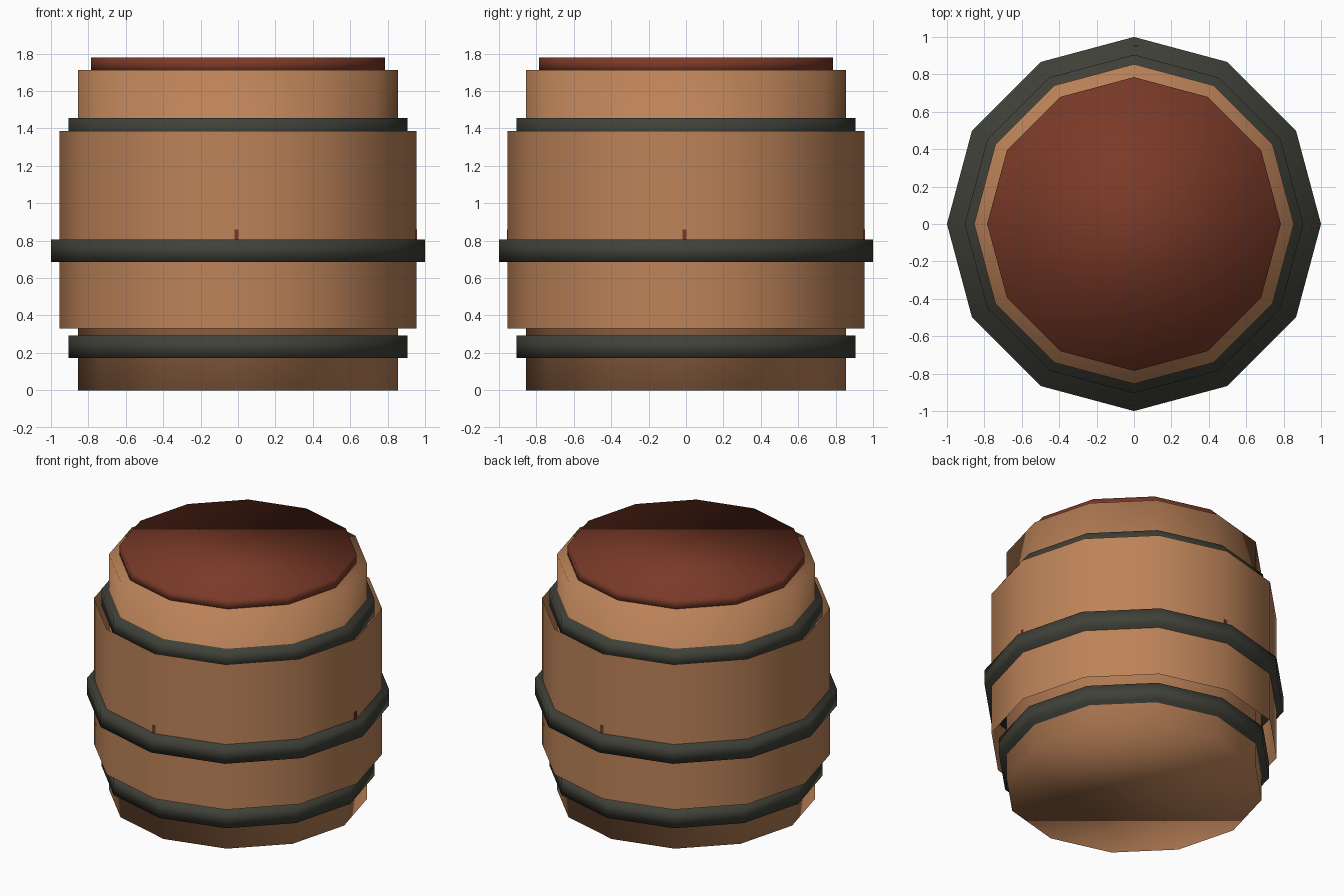
import bpy, bmesh, math
from mathutils import Matrix

if "Cube" in bpy.data.objects:
    bpy.data.objects.remove(bpy.data.objects["Cube"])


def material(name, rgb):
    m = bpy.data.materials.new(name)
    m.diffuse_color = (*rgb, 1)
    m.use_nodes = True
    m.node_tree.nodes["Principled BSDF"].inputs["Base Color"].default_value = m.diffuse_color
    return m


wood = material("warm_wood", (0.51, 0.228, 0.10))
lid_red = material("red_brown", (0.195, 0.042, 0.021))
iron = material("dark_iron", (0.051, 0.053, 0.040))


def finish(name, bm, mat, smooth=True):
    mesh = bpy.data.meshes.new(name)
    for f in bm.faces:
        f.smooth = smooth
    bm.to_mesh(mesh)
    bm.free()
    mesh.materials.append(mat)
    ob = bpy.data.objects.new(name, mesh)
    bpy.context.collection.objects.link(ob)
    return ob


def drum(name, radius, z0, z1, mat, capped=True):
    """Twelve-sided upright drum with a corner on each axis, smooth shaded."""
    bm = bmesh.new()
    rings = []
    for z in (z0, z1):
        rings.append([bm.verts.new((radius * math.cos(i * math.pi / 6),
                                    radius * math.sin(i * math.pi / 6), z))
                      for i in range(12)])
    low, high = rings
    for i in range(12):
        j = (i + 1) % 12
        bm.faces.new((low[i], low[j], high[j], high[i]))
    if capped:
        bm.faces.new(low[::-1])
        bm.faces.new(high)
    return finish(name, bm, mat)


# Barrel core, open outer sleeve and lid
drum("barrel_core", 0.855, 0.0, 1.712, wood)
drum("outer_staves", 0.955, 0.33, 1.387, wood, capped=False)
drum("lid", 0.785, 1.70, 1.78, lid_red)

# Iron hoops
drum("lower_hoop", 0.905, 0.172, 0.292, iron)
drum("middle_hoop", 1.0, 0.685, 0.805, iron)
drum("upper_hoop", 0.905, 1.335, 1.455, iron)

# Tiny red-brown pegs just above the middle hoop: front, right, back
for name, turn in (("front", 0), ("right", 90), ("back", 180)):
    bm = bmesh.new()
    bmesh.ops.create_cube(bm, size=1, matrix=Matrix.Rotation(math.radians(turn), 4, 'Z')
                          @ Matrix.Translation((-0.008, -0.953, 0.83))
                          @ Matrix.Diagonal((0.024, 0.008, 0.06, 1)))
    finish(name + "_peg", bm, lid_red, smooth=False)
